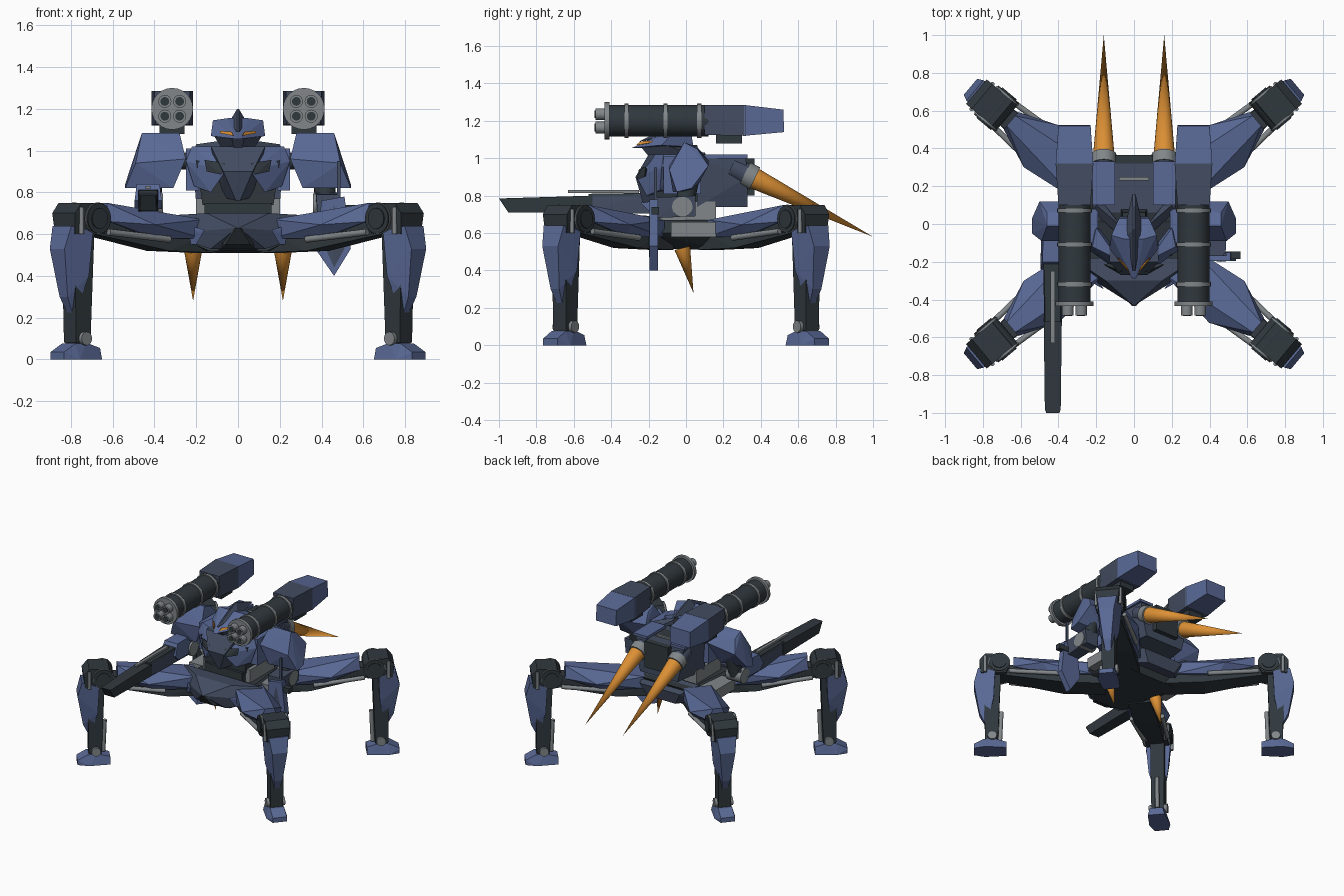
import bpy, bmesh
from math import radians, cos, sin
from mathutils import Matrix, Vector

cube = bpy.data.objects.get("Cube")
if cube:
    bpy.data.objects.remove(cube)


def material(name, red, green, blue):
    mat = bpy.data.materials.new(name)
    mat.use_nodes = True
    color = (red, green, blue, 1)
    mat.diffuse_color = color
    mat.node_tree.nodes["Principled BSDF"].inputs["Base Color"].default_value = color
    return mat


BLUE = material("armour blue", .1, .14, .3)
SLATE = material("slate blue", .055, .073, .12)
DARK = material("dark metal", .03, .04, .048)
GREY = material("light metal", .22, .24, .25)
ORANGE = material("orange", .72, .28, .035)


def finish(name, bm, mat, frame=None):
    if frame:
        bm.transform(frame)
    bmesh.ops.recalc_face_normals(bm, faces=bm.faces)
    mesh = bpy.data.meshes.new(name)
    bm.to_mesh(mesh)
    bm.free()
    mesh.materials.append(mat)
    obj = bpy.data.objects.new(name, mesh)
    bpy.context.collection.objects.link(obj)


def hull(name, points, mat, frame=None):
    """Faceted convex plate around a few corner points."""
    bm = bmesh.new()
    for p in points:
        bm.verts.new(p)
    bmesh.ops.convex_hull(bm, input=bm.verts)
    bmesh.ops.delete(bm, geom=[v for v in bm.verts if not v.link_faces], context="VERTS")
    bmesh.ops.dissolve_limit(bm, angle_limit=radians(2), verts=bm.verts, edges=bm.edges)
    finish(name, bm, mat, frame)


def armour(name, profile, mat, frame=None, x=0):
    """Side profile of (along, height, half width) closed into a symmetric shell."""
    frame = frame or Matrix.Translation((x, 0, 0)) @ Matrix.Rotation(radians(90), 4, "Z")
    points = [(a, side * w, z) for a, z, w in profile for side in (-1, 1)]
    hull(name, points, mat, frame)


def box(name, low, high, mat):
    points = [(x, y, z) for x in (low[0], high[0])
              for y in (low[1], high[1]) for z in (low[2], high[2])]
    hull(name, points, mat)


def rod(name, start, end, r1, r2, mat, sides=20, frame=None):
    start, end = Vector(start), Vector(end)
    axis = end - start
    bm = bmesh.new()
    bmesh.ops.create_cone(bm, cap_ends=True, segments=sides, radius1=r1,
                          radius2=r2, depth=axis.length)
    for face in bm.faces:
        face.smooth = len(face.verts) < 5
    for edge in bm.edges:
        edge.smooth = all(f.smooth for f in edge.link_faces)
    turn = axis.to_track_quat("Z", "Y").to_matrix().to_4x4()
    place = Matrix.Translation((start + end) / 2) @ turn
    finish(name, bm, mat, frame @ place if frame else place)


# Four legs, built outward along a diagonal frame
for label, angle in (("rear_left", 40), ("rear_right", 140),
                     ("front_right", 220), ("front_left", 320)):
    F = Matrix.Rotation(radians(angle), 4, "Z")
    armour(label + "_thigh_core", [(.2, .62, .08), (.2, .51, .08), (.5, .52, .085),
           (.94, .6, .05), (.94, .68, .05)], DARK, F)
    armour(label + "_thigh_armour", [(.3, .67, .1), (.3, .58, .1), (.62, .71, .075),
           (.64, .645, .145), (.74, .66, .09), (.6, .58, .1), (.85, .75, .035),
           (.85, .66, .06)], BLUE, F)
    armour(label + "_knee_block", [(.88, .68, .085), (.91, .745, .085), (1.05, .75, .085),
           (1.09, .7, .085), (1.08, .6, .075), (.9, .6, .08)], DARK, F)
    armour(label + "_shin_core", [(.94, .6, .05), (1.06, .6, .05), (1.05, .08, .045),
           (.96, .08, .045)], DARK, F)
    armour(label + "_shin_armour", [(.98, .61, .088), (1.1, .64, .07), (1.13, .53, .055),
           (.99, .4, .07), (1.09, .3, .03), (1.04, .2, .015)], BLUE, F)
    armour(label + "_foot", [(.9, 0, .06), (.9, .055, .045), (.99, .08, .05),
           (1.06, .075, .05), (1.13, .035, .05), (1.13, 0, .05), (1.05, 0, .075)], BLUE, F)
    rod(label + "_ankle", (1.0, -.066, .1), (1.0, .066, .1), .033, .033, GREY, 12, F)
    rod(label + "_shin_piston", (.945, 0, .08), (.935, 0, .32), .015, .015, GREY, 8, F)
    rod(label + "_knee_joint", (.95, -.1, .675), (.95, .1, .675), .073, .073, DARK, 20, F)
    for s in (-1, 1):
        rod(label + "_knee_ring", (.95, s * .084, .675), (.95, s * .092, .675),
            .077, .077, GREY, 20, F)
        rod(label + "_knee_cap", (.95, s * .1, .675), (.95, s * .106, .675),
            .05, .05, DARK, 16, F)
        rod(label + "_knee_strut", (1.05, s * .086, .6), (1.05, s * .086, .73),
            .012, .012, GREY, 8, F)
        rod(label + "_thigh_piston", (.52, s * .11, .575), (.88, s * .085, .61),
            .016, .016, GREY, 10, F)

# Pelvis and front skirt
armour("hull_underside", [(-.3, .52, .14), (.2, .51, .2), (-.2, .6, .32), (.24, .6, .3),
       (.28, .67, .2), (-.2, .67, .25)], DARK)
armour("front_skirt", [(-.43, .63, .005), (-.18, .69, .33), (-.2, .6, .37),
       (-.33, .53, .13), (-.3, .7, .15)], SLATE)
armour("front_skirt_keel", [(-.435, .63, .01), (-.38, .55, .06), (-.3, .52, .09),
       (-.25, .6, .14)], DARK)
armour("rear_skirt", [(.18, .68, .24), (.32, .64, .17), (.3, .55, .12), (.18, .56, .24)], SLATE)
box("waist", (-.2, -.14, .64), (.2, .16, .77), GREY)
box("waist_front", (-.16, -.18, .66), (.16, -.1, .75), DARK)
for s in (-1, 1):
    box("hip_block", (s * .2, -.08, .58), (s * .36, .16, .66), GREY)
    hull("hip_panel", [(s * x, y, z) for x, y, z in (
        (.16, -.345, .62), (.26, -.28, .65), (.42, -.2, .62), (.36, -.23, .56),
        (.2, -.31, .55), (.36, -.16, .67), (.25, -.2, .55))], BLUE)
    rod("belly_spike", (s * .215, -.02, .52), (s * .215, .04, .28), .043, 0, ORANGE)

# Torso and chest
armour("torso_core", [(-.16, .74, .17), (-.17, .95, .2), (.1, 1, .2), (.12, .74, .17)], DARK)
armour("torso_back", [(.06, .74, .2), (.06, 1, .22), (.32, 1, .2), (.33, .9, .2),
       (.33, .74, .16)], SLATE)
box("back_spine", (-.1, .12, .8), (.1, .365, 1.0), DARK)
box("back_crossbar", (-.08, .23, 1.0), (.08, .25, 1.01), GREY)
armour("chest_keel", [(-.2, 1.02, .13), (-.27, .9, .07), (-.23, .76, .01), (-.12, .78, .08),
       (-.1, 1.02, .13)], SLATE)
for s in (-1, 1):
    hull("chest_plate", [(s * x, y, z) for x, y, z in (
        (.08, -.19, 1.02), (.22, -.12, 1.02), (.25, -.13, .95), (.06, -.265, .9),
        (.13, -.21, .8), (.21, -.14, .83), (.12, -.05, .82), (.2, -.02, 1.02))], BLUE)
    hull("chest_vent", [(s * x, y, z) for x, y, z in (
        (.06, -.252, .94), (.16, -.215, .955), (.15, -.222, .9), (.08, -.262, .885),
        (.1, -.2, .92))], DARK)
    box("chest_flank", (s * .19, -.12, .81), (s * .25, .08, 1.01), BLUE)
    box("back_flap", (s * .1, .1, 1.0), (s * .22, .33, 1.02), BLUE)

# Rear spikes in their sockets
tail = Vector((0, .64, -.31)).normalized()
for s in (-1, 1):
    root = Vector((s * .16, .35, .9))
    rod("spike_socket", root - tail * .12, root - tail * .02, .06, .06, SLATE)
    rod("spike_collar", root - tail * .04, root + tail * .02, .067, .067, GREY)
    rod("rear_spike", root, (s * .16, 1, .58), .058, 0, ORANGE, 24)

# Head
armour("neck", [(-.1, .98, .07), (.08, .98, .07), (.06, 1.07, .06), (-.08, 1.07, .06)], DARK)
armour("head_jaw", [(-.2, 1.01, .02), (-.1, 1.0, .07), (.02, 1.02, .08), (-.24, 1.06, .03),
       (-.1, 1.07, .115)], SLATE)
armour("helmet", [(-.29, 1.055, .006), (-.13, 1.07, .13), (-.06, 1.145, .12), (.03, 1.12, .08),
       (.04, 1.06, .07), (-.08, 1.155, .05)], BLUE)
armour("helmet_crest", [(-.25, 1.09, .006), (-.03, 1.2, .004), (.16, 1.13, .008),
       (-.06, 1.14, .04), (.04, 1.12, .035)], SLATE)
for s in (-1, 1):
    hull("eye", [(s * x, y, z) for x, y, z in (
        (.02, -.266, 1.07), (.085, -.187, 1.083), (.085, -.177, 1.094),
        (.03, -.245, 1.09), (.04, -.22, 1.075))], ORANGE)
    hull("collar_fin", [(s * x, y, z) for x, y, z in (
        (.05, -.03, 1.0), (.08, -.06, 1.0), (.22, .07, .99), (.17, .12, .99),
        (.06, -.02, 1.05), (.2, .1, 1.03))], SLATE)

# Shoulder guns
for s in (-1, 1):
    gx, gz = s * .315, 1.2

    def ring(name, front, back, radius, mat, dx=0, dz=0):
        rod(name, (gx + dx, front, gz + dz), (gx + dx, back, gz + dz), radius, radius, mat, 24)

    ring("gun_drum", -.42, .12, .085, DARK)
    ring("gun_muzzle_plate", -.435, -.41, .1, GREY)
    for y in (-.33, -.12, .06):
        ring("gun_band", y, y + .022, .092, GREY)
    for k in range(4):
        a = radians(45 + 90 * k)
        dx, dz = .05 * cos(a), .05 * sin(a)
        ring("gun_barrel", -.485, -.42, .031, GREY, dx, dz)
        ring("gun_bore", -.488, -.48, .021, DARK, dx, dz)
    armour("gun_breech", [(.1, 1.125, .08), (.1, 1.285, .085), (.32, 1.285, .1),
           (.32, 1.12, .1)], SLATE, x=gx)
    armour("gun_rear_box", [(.31, 1.12, .1), (.31, 1.285, .1), (.52, 1.26, .085),
           (.525, 1.14, .085)], BLUE, x=gx)
    armour("gun_rear_mount", [(.16, 1.08, .06), (.16, 1.14, .06), (.3, 1.14, .06),
           (.3, 1.08, .06)], DARK, x=gx)

# Shoulders and upper arms
for s in (-1, 1):
    hull("shoulder", [(s * x, y, z) for x, y, z in (
        (.28, -.01, 1.085), (.46, -.01, 1.085), (.28, .06, 1.06), (.46, .06, 1.05),
        (.25, -.09, .96), (.49, -.09, .94), (.26, .12, .99), (.5, .12, .96),
        (.31, -.07, .82), (.54, -.05, .82), (.33, .05, .83), (.54, .03, .84))], BLUE)
    rod("upper_arm", (s * .41, .02, .9), (s * .42, -.01, .74), .055, .05, DARK, 12)
    rod("elbow", (s * .36, -.02, .74), (s * .49, -.02, .74), .055, .055, GREY)
    rod("shoulder_axle", (s * .15, .03, .95), (s * .4, .03, .95), .04, .04, DARK)

# Right arm launcher
armour("launcher_barrel", [(-1, .785, .035), (-.95, .71, .04), (-.5, .71, .048),
       (-.5, .8, .048), (-.98, .785, .042)], DARK, x=-.43)
armour("launcher_body", [(-.54, .71, .045), (-.52, .8, .04), (-.2, .81, .05), (.02, .79, .05),
       (.02, .7, .05), (-.2, .7, .05)], SLATE, x=-.43)
armour("launcher_cover", [(-.52, .8, .046), (-.52, .81, .04), (-.2, .815, .046),
       (-.2, .8, .05)], DARK, x=-.43)
armour("launcher_rail", [(-.63, .815, .012), (-.63, .83, .012), (-.25, .815, .012),
       (-.25, .83, .012)], GREY, x=-.43)
armour("launcher_guard", [(-.24, .76, .065), (-.2, .84, .055), (-.04, .84, .05),
       (-.02, .72, .06), (-.2, .72, .065)], BLUE, x=-.43)

# Left arm with blade shield
armour("left_forearm", [(-.17, .68, .05), (-.17, .79, .055), (.05, .8, .06),
       (.05, .69, .05)], SLATE, x=.43)
hull("shield", [(x, y, z) for y in (-.195, -.15) for x, z in (
     (.37, .53), (.4, .76), (.51, .78), (.54, .53), (.46, .4))], BLUE)
hull("shield_ridge", [(.42, -.195, .53), (.51, -.195, .53), (.46, -.195, .44),
     (.46, -.195, .74), (.46, -.2, .55)], SLATE)
box("shield_grip", (.48, -.185, .7), (.565, -.145, .74), DARK)
box("shield_pin", (.475, -.17, .76), (.49, -.155, .95), SLATE)
